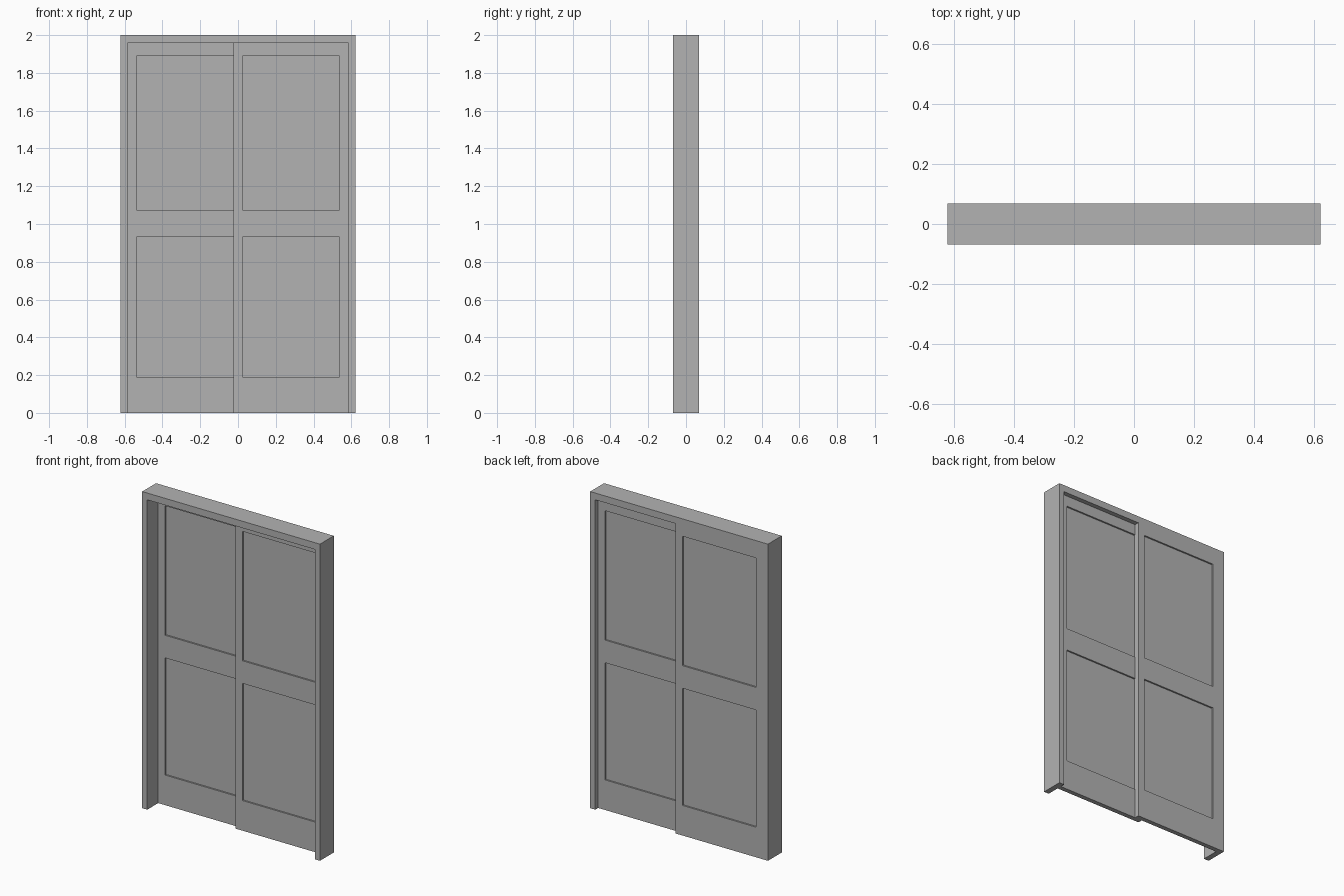
import bpy
import bmesh

cube = bpy.data.objects.get("Cube")
if cube:
    bpy.data.objects.remove(cube, do_unlink=True)

# Overall sizes
HALF_W, HALF_D, HEIGHT = 0.621, 0.069, 2.0
OPEN_W, OPEN_H = 0.586, 1.957          # opening half width and height
OVERLAP, STILE = 0.025, 0.048          # door overlap past centre, stile width
DOOR_D, PANEL_D = 0.029, 0.009         # door and panel thickness
RAILS = [(0.19, 0.93), (1.073, 1.89)]  # panel openings, bottom and top

grey = bpy.data.materials.new("painted_grey")
grey.use_nodes = True
colour = (0.45, 0.45, 0.45, 1)
grey.diffuse_color = colour
grey.node_tree.nodes["Principled BSDF"].inputs["Base Color"].default_value = colour


def slab(name, xs, zs, holes, y, depth):
    """Upright slab over a grid of x and z lines, leaving out the hole cells."""
    bm = bmesh.new()
    grid = [[bm.verts.new((x, y, z)) for z in zs] for x in xs]
    for i in range(len(xs) - 1):
        for k in range(len(zs) - 1):
            if (i, k) not in holes:
                bm.faces.new((grid[i][k], grid[i + 1][k],
                              grid[i + 1][k + 1], grid[i][k + 1]))
    loose = [v for v in bm.verts if not v.link_faces]
    bmesh.ops.delete(bm, geom=loose, context="VERTS")
    front = bm.faces[:]
    ext = bmesh.ops.extrude_face_region(bm, geom=front, use_keep_orig=True)
    moved = [g for g in ext["geom"] if isinstance(g, bmesh.types.BMVert)]
    bmesh.ops.translate(bm, verts=moved, vec=(0, depth, 0))
    bmesh.ops.recalc_face_normals(bm, faces=bm.faces[:])
    bmesh.ops.dissolve_limit(bm, angle_limit=0.01,
                             verts=bm.verts[:], edges=bm.edges[:])
    mesh = bpy.data.meshes.new(name)
    bm.to_mesh(mesh)
    bm.free()
    mesh.materials.append(grey)
    obj = bpy.data.objects.new(name, mesh)
    bpy.context.collection.objects.link(obj)
    return obj


def sliding_door(name, x0, x1, y):
    """Door leaf with two openings, each filled by a recessed panel."""
    inner = (x0 + STILE, x1 - STILE)
    zs = [0, *RAILS[0], *RAILS[1], OPEN_H]
    slab(name + "_frame", [x0, *inner, x1], zs, {(1, 1), (1, 3)}, y, DOOR_D)
    for label, span in zip(("lower", "upper"), RAILS):
        slab(f"{name}_{label}_panel", inner, span, (),
             y + (DOOR_D - PANEL_D) / 2, PANEL_D)


# Surrounding frame: two jambs and a header, open at the floor
slab("door_surround", [-HALF_W, -OPEN_W, OPEN_W, HALF_W],
     [0, OPEN_H, HEIGHT], {(1, 0)}, -HALF_D, 2 * HALF_D)

# Two overlapping doors; the rear one is flush with the back of the surround
rear_y = HALF_D - DOOR_D
sliding_door("rear_door", -OPEN_W, OVERLAP, rear_y)
sliding_door("front_door", -OVERLAP, OPEN_W, rear_y - DOOR_D)
